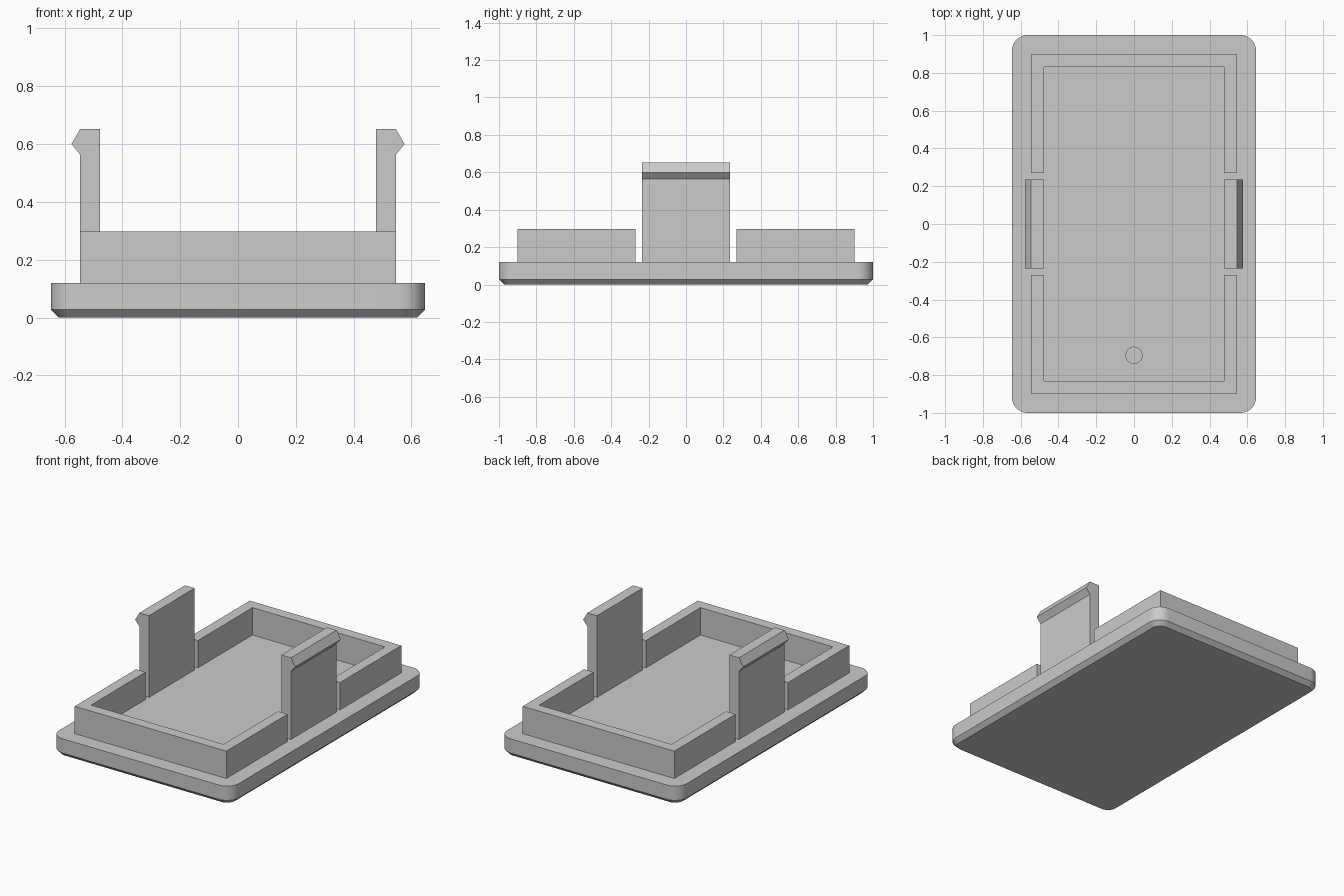
import bpy, bmesh
from math import sin, cos, pi, radians

cube = bpy.data.objects.get("Cube")
if cube:
    bpy.data.objects.remove(cube, do_unlink=True)

GREY = (0.6, 0.6, 0.6, 1.0)
grey = bpy.data.materials.new("plain_grey")
grey.use_nodes = True
grey.diffuse_color = GREY
grey.node_tree.nodes["Principled BSDF"].inputs["Base Color"].default_value = GREY

PLATE_X, PLATE_Y, PLATE_TOP = 0.647, 1.0, 0.12
CORNER, CHAMFER = 0.085, 0.027
WALL_X, WALL_Y, WALL_TOP = 0.546, 0.9, 0.298
INNER_X, INNER_Y = 0.477, 0.83
GAP_Y, CLIP_Y, CLIP_TOP = 0.27, 0.235, 0.652


def loft(name, rings):
    """Closed solid through matching rings of points."""
    bm = bmesh.new()
    loops = [[bm.verts.new(p) for p in ring] for ring in rings]
    n = len(loops[0])
    bm.faces.new(loops[0])
    bm.faces.new(loops[-1])
    for a, b in zip(loops, loops[1:]):
        for i in range(n):
            j = (i + 1) % n
            bm.faces.new((a[i], a[j], b[j], b[i]))
    bmesh.ops.recalc_face_normals(bm, faces=bm.faces)
    mesh = bpy.data.meshes.new(name)
    bm.to_mesh(mesh)
    bm.free()
    mesh.materials.append(grey)
    obj = bpy.data.objects.new(name, mesh)
    bpy.context.collection.objects.link(obj)
    return obj


def rounded_ring(inset, z, steps=10):
    """Rounded rectangle outline, pulled in by inset."""
    r = CORNER - inset
    points = []
    for k, (sx, sy) in enumerate(((1, 1), (-1, 1), (-1, -1), (1, -1))):
        for i in range(steps + 1):
            a = (k + i / steps) * pi / 2
            points.append((sx * (PLATE_X - CORNER) + r * cos(a),
                           sy * (PLATE_Y - CORNER) + r * sin(a), z))
    return points


# Base plate with chamfered lower rim
plate = loft("base_plate", [rounded_ring(CHAMFER, 0),
                            rounded_ring(0, CHAMFER),
                            rounded_ring(0, PLATE_TOP)])

# Shallow round recess in the floor
bpy.ops.mesh.primitive_cylinder_add(vertices=32, radius=0.043, depth=0.12,
                                    location=(0, -0.695, PLATE_TOP))
cutter = bpy.context.object
cutter.name = "recess_cutter"
cutter.hide_render = True
cutter.data.materials.append(grey)
cut = plate.modifiers.new("recess", 'BOOLEAN')
cut.operation, cut.object, cut.solver = 'DIFFERENCE', cutter, 'EXACT'
bpy.ops.object.select_all(action='DESELECT')
plate.select_set(True)
bpy.context.view_layer.objects.active = plate
bpy.ops.object.modifier_apply(modifier=cut.name)
bpy.data.objects.remove(cutter, do_unlink=True)
bpy.ops.object.shade_smooth_by_angle(angle=radians(30))

# U-shaped rim walls at the front and back
u_shape = [(-WALL_X, GAP_Y), (-WALL_X, WALL_Y), (WALL_X, WALL_Y), (WALL_X, GAP_Y),
           (INNER_X, GAP_Y), (INNER_X, INNER_Y), (-INNER_X, INNER_Y), (-INNER_X, GAP_Y)]
for name, s in (("front_rim_wall", -1), ("back_rim_wall", 1)):
    loft(name, [[(x, s * y, z) for x, y in u_shape] for z in (PLATE_TOP, WALL_TOP)])

# Snap clips with hooked tips on both sides
hook = [(INNER_X, PLATE_TOP), (WALL_X, PLATE_TOP), (WALL_X, 0.563),
        (0.576, 0.6), (WALL_X, CLIP_TOP), (INNER_X, CLIP_TOP)]
for name, s in (("left_snap_clip", 1), ("right_snap_clip", -1)):
    loft(name, [[(s * x, y, z) for x, z in hook] for y in (-CLIP_Y, CLIP_Y)])
